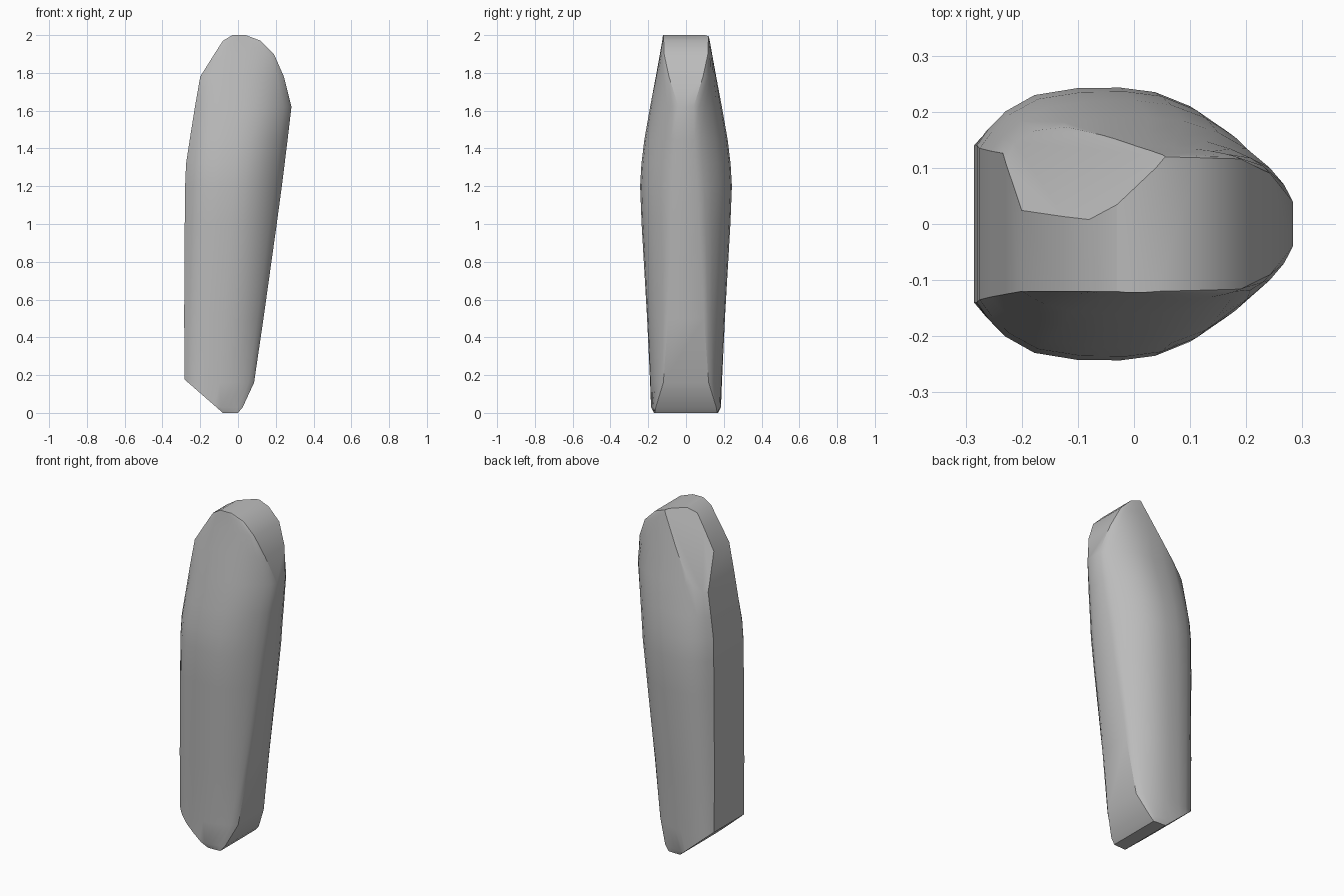
import bpy, bmesh
from mathutils import Vector

cube = bpy.data.objects.get("Cube")
if cube:
    bpy.data.objects.remove(cube, do_unlink=True)

stone = bpy.data.materials.new("stone grey")
stone.use_nodes = True
GREY = (0.5, 0.5, 0.5, 1)
stone.diffuse_color = GREY
stone.node_tree.nodes["Principled BSDF"].inputs["Base Color"].default_value = GREY

# Height, right edge x, left edge x, half depths: flat side, middle, nose
LEVELS = [
    (0.00, -0.28, 0.00, 0.14, 0.17, 0.165),
    (0.03, -0.28, 0.025, 0.14, 0.185, 0.16),
    (0.16, -0.282, 0.085, 0.14, 0.19, 0.12),
    (0.50, -0.285, 0.135, 0.14, 0.206, 0.095),
    (1.00, -0.282, 0.205, 0.14, 0.235, 0.07),
    (1.20, -0.28, 0.232, 0.14, 0.243, 0.06),
    (1.32, -0.275, 0.247, 0.135, 0.236, 0.05),
    (1.45, -0.255, 0.263, 0.13, 0.22, 0.045),
    (1.62, -0.228, 0.283, 0.125, 0.19, 0.04),
    (1.78, -0.20, 0.243, 0.12, 0.16, 0.09),
    (1.90, -0.125, 0.19, 0.12, 0.138, 0.116),
    (1.97, -0.08, 0.12, 0.12, 0.126, 0.118),
    (2.00, -0.03, 0.04, 0.12, 0.122, 0.12),
]
STEPS = (0, 0.04, 0.1, 0.2, 0.35, 0.5, 0.62, 0.74, 0.84, 0.92, 0.97, 1)


def section(z, x0, x1, side, middle, nose):
    """Closed D-shaped ring, flat on one side and rounded at the nose."""
    half = []
    for u in STEPS:
        if u < 0.5:
            y = side + (middle - side) * (1 - (1 - 2 * u) ** 4)
        else:
            y = nose + (middle - nose) * (1 - (2 * u - 1) ** 2) ** 0.75
        half.append((x0 + (x1 - x0) * u, y))
    return [Vector((x, -y, z)) for x, y in half] + [Vector((x, y, z)) for x, y in reversed(half)]


# Lofted body
bm = bmesh.new()
rings = [[bm.verts.new(p) for p in section(*level)] for level in LEVELS]
for low, high in zip(rings, rings[1:]):
    for i in range(len(low)):
        j = (i + 1) % len(low)
        bm.faces.new((low[i], low[j], high[j], high[i]))
bm.faces.new(rings[0][::-1])
bm.faces.new(rings[-1])


def chip(point, normal):
    """Break off everything beyond a plane and close the flat cut."""
    geom = bm.verts[:] + bm.edges[:] + bm.faces[:]
    cut = bmesh.ops.bisect_plane(bm, geom=geom, plane_co=point, plane_no=normal,
                                 clear_outer=True)["geom_cut"]
    edges = [e for e in cut if isinstance(e, bmesh.types.BMEdge) and e.is_boundary]
    bmesh.ops.holes_fill(bm, edges=edges, sides=0)


# Slanted foot and broken upper back corner
chip((-0.08, 0, 0), (-0.17, 0, -0.195))
chip((-0.19, 0.02, 1.80), (-0.018, 0.019, 0.013))
bmesh.ops.recalc_face_normals(bm, faces=bm.faces[:])

mesh = bpy.data.meshes.new("standing_stone")
bm.to_mesh(mesh)
bm.free()
mesh.materials.append(stone)
body = bpy.data.objects.new("standing_stone", mesh)
bpy.context.collection.objects.link(body)
bpy.context.view_layer.objects.active = body
body.select_set(True)
bpy.ops.object.shade_smooth_by_angle(angle=0.5)
